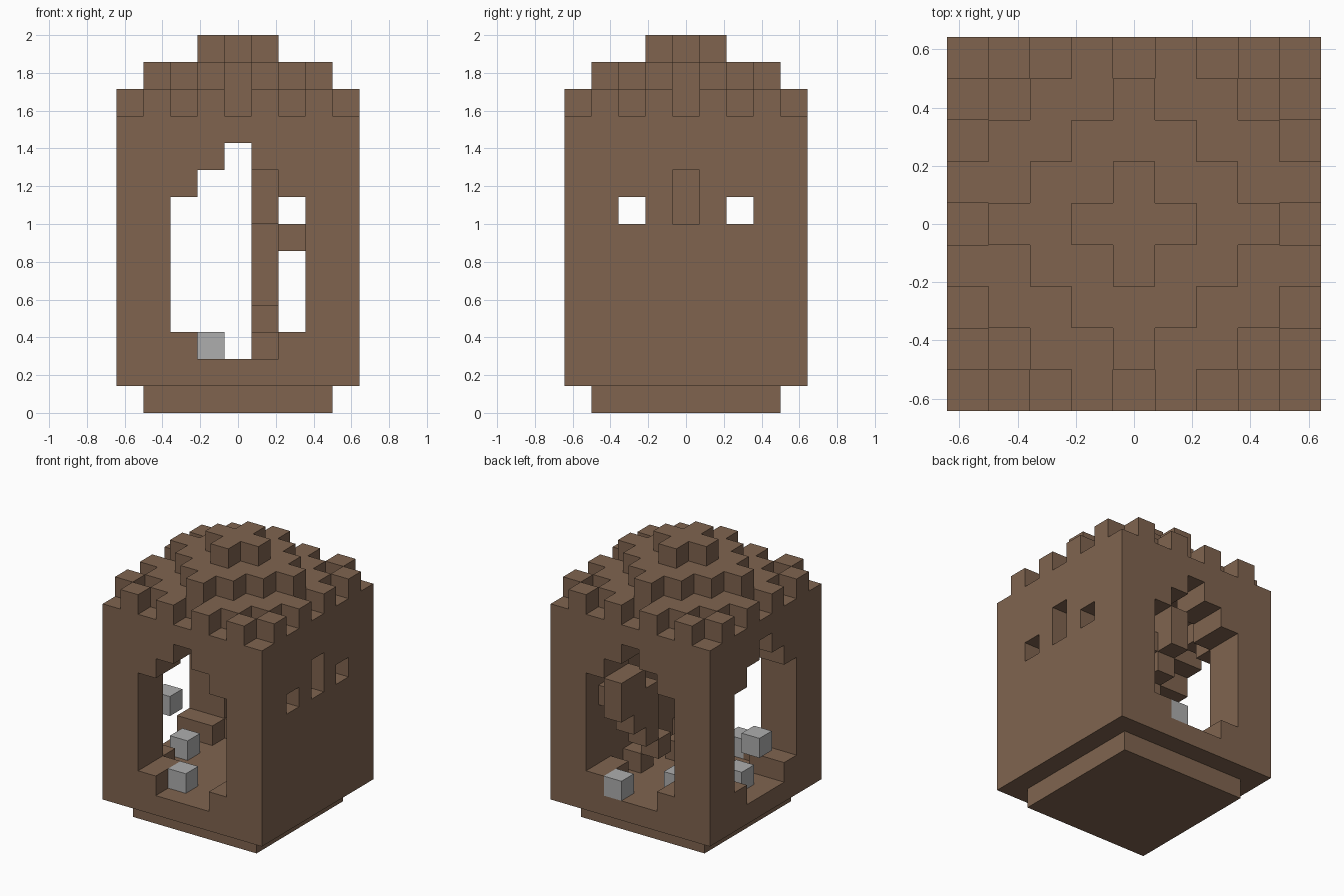
import bpy
import bmesh
from mathutils import Vector

UNIT = 1 / 7          # edge of one block
R = 4                 # outer blocks run from -R to R

old = bpy.data.objects.get("Cube")
if old:
    bpy.data.objects.remove(old, do_unlink=True)


def material(name, color):
    mat = bpy.data.materials.new(name)
    mat.use_nodes = True
    mat.diffuse_color = color
    mat.node_tree.nodes["Principled BSDF"].inputs["Base Color"].default_value = color
    return mat


brown = material("earth brown", (0.215, 0.127, 0.078, 1))
grey = material("stone grey", (0.42, 0.42, 0.42, 1))


def build(name, cells, mat):
    """Turn a set of grid cells into one skin made of its exposed faces only."""
    bm = bmesh.new()
    for cell in cells:
        center = Vector(cell) + Vector((0, 0, 0.5))
        for axis in range(3):
            for sign in (-1, 1):
                step = [0, 0, 0]
                step[axis] = sign
                if tuple(c + s for c, s in zip(cell, step)) in cells:
                    continue
                n = Vector(step)
                u = Vector((n.y, n.z, n.x))
                v = n.cross(u)
                corners = (u + v, v - u, -u - v, u - v)
                bm.faces.new([bm.verts.new((center + (n + c) / 2) * UNIT)
                              for c in corners])
    bmesh.ops.remove_doubles(bm, verts=bm.verts, dist=0.001)
    mesh = bpy.data.meshes.new(name)
    bm.to_mesh(mesh)
    bm.free()
    mesh.materials.append(mat)
    obj = bpy.data.objects.new(name, mesh)
    bpy.context.collection.objects.link(obj)
    return obj


def box(radius, k0, k1):
    span = range(-radius, radius + 1)
    return {(i, j, k) for i in span for j in span for k in range(k0, k1 + 1)}


# Stepped arch: lowest and highest open block by distance from the middle
ARCH = {0: (2, 9), 1: (2, 8), 2: (3, 7)}


def in_arch(a, k):
    low, high = ARCH.get(abs(a), (1, 0))
    return low <= k <= high


def is_open(i, j, k):
    if max(abs(i), abs(j)) <= 2:
        return 2 <= k <= 9                      # room
    if abs(j) > 2 and in_arch(i, k):
        return True                             # front and back arches
    if i < -2 and in_arch(j, k):
        return True                             # side arch
    if i > 2 and abs(j) == 2 and k == 7:
        return True                             # small windows
    return i == R and j == 0 and k in (7, 8)    # blind tall window


# Stepped dome on the roof, with a toothed rim
def roof_height(i, j):
    d = abs(i) + abs(j)
    if d <= 1:
        return 3
    if d <= 3:
        return 2
    if R in (abs(i), abs(j)):
        return d % 2
    return 1 if d <= 5 else 0


shell = box(R - 1, 0, 0)
shell |= {c for c in box(R, 1, 10) if not is_open(*c)}
shell |= {(i, j, 11 + h) for i, j, _ in box(R, 0, 0) for h in range(roof_height(i, j))}

# Inner stepped partition: (row, lowest block, highest block)
for j, low, high in ((4, 6, 7), (3, 5, 7), (2, 4, 6), (1, 3, 3), (0, 7, 9), (-1, 2, 2)):
    shell |= {(1, j, k) for k in range(low, high + 1)}
shell |= {(2, 3, 6), (2, 1, 2)}
build("block_house", shell, brown)

# Loose stones
STONES = [(-1, -3, 2), (-3, 0, 2), (-4, 0, 4), (1, 4, 2), (-1, 2, 2)]
for n, cell in enumerate(STONES, 1):
    build(f"stone_{n}", {cell}, grey)
